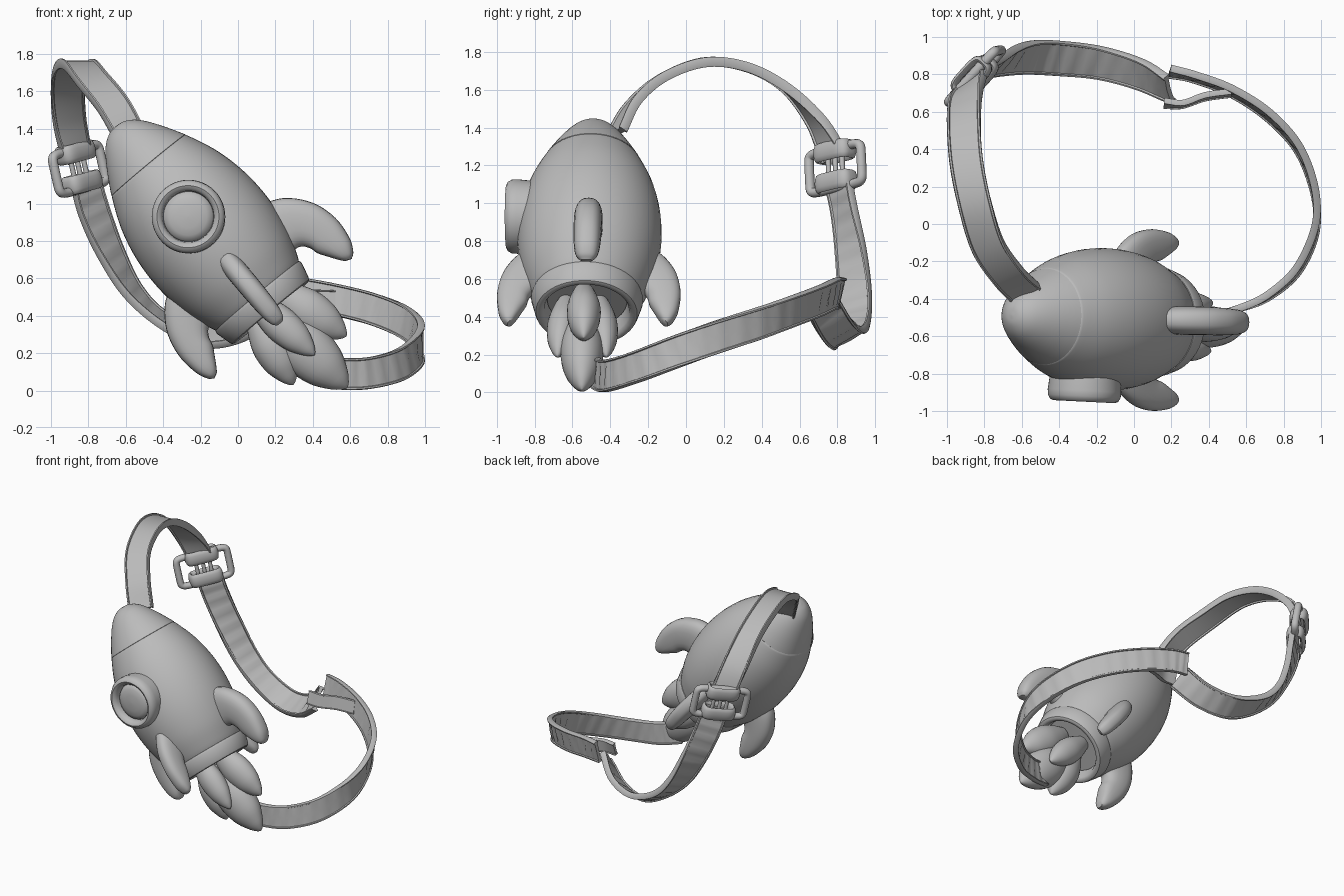
import bpy, bmesh
from math import sin, cos, pi, copysign
from mathutils import Vector as V

cube = bpy.data.objects.get("Cube")
if cube:
    bpy.data.objects.remove(cube)

GREY = bpy.data.materials.new("plain grey")
GREY.use_nodes = True
GREY.diffuse_color = (0.5, 0.5, 0.5, 1)
GREY.node_tree.nodes["Principled BSDF"].inputs["Base Color"].default_value = (0.5, 0.5, 0.5, 1)


def loft(name, rings, closed=False):
    """Skin a row of equal-sized rings, capping the ends unless closed."""
    bm = bmesh.new()
    rows = [[bm.verts.new(p) for p in ring] for ring in rings]
    n = len(rows[0])
    pairs = list(zip(rows, rows[1:]))
    if closed:
        pairs.append((rows[-1], rows[0]))
    for a, b in pairs:
        for i in range(n):
            j = (i + 1) % n
            bm.faces.new((a[i], a[j], b[j], b[i]))
    if not closed:
        bm.faces.new(rows[0])
        bm.faces.new(rows[-1])
    bmesh.ops.recalc_face_normals(bm, faces=bm.faces)
    mesh = bpy.data.meshes.new(name)
    bm.to_mesh(mesh)
    bm.free()
    mesh.materials.append(GREY)
    ob = bpy.data.objects.new(name, mesh)
    bpy.context.collection.objects.link(ob)
    bpy.ops.object.select_all(action='DESELECT')
    ob.select_set(True)
    bpy.context.view_layer.objects.active = ob
    bpy.ops.object.shade_smooth_by_angle(angle=0.75)


def spline(points, steps=8):
    """Smooth curve through tuples of any length."""
    pts = [V(p) for p in points]
    pts = [pts[0] * 2 - pts[1]] + pts + [pts[-1] * 2 - pts[-2]]
    out = []
    for a, b, c, d in zip(pts, pts[1:], pts[2:], pts[3:]):
        for k in range(steps):
            t = k / steps
            out.append(0.5 * (2 * b + (c - a) * t + (2 * a - 5 * b + 4 * c - d) * t**2
                              + (3 * b - a - 3 * c + d) * t**3))
    return out + [pts[-2]]


def oval(centre, a, b, n=32, power=1.0):
    """Ellipse with half-axis vectors a and b; power under 1 squares it off."""
    def soft(x):
        return copysign(abs(x) ** power, x)
    return [centre + a * soft(cos(2 * pi * i / n)) + b * soft(sin(2 * pi * i / n)) for i in range(n)]


def lathe(name, origin, axis, side, profile, closed=False):
    axis = axis.normalized()
    side = (side - axis * side.dot(axis)).normalized()
    other = axis.cross(side)
    loft(name, [oval(origin + axis * t, side * r, other * r, 48) for t, r in profile], closed)


# Rocket frame: axis runs from the nose base down to the tail
ROOT = V((-0.475, -0.495, 1.20))
AXIS = V((0.64, -0.03, -0.768)).normalized()
OUT = V((0.768, 0, 0.64))
SIDE = V((0, 1, 0))

lathe("nose_cone", ROOT, AXIS, OUT,
      spline([(-.278, .004), (-.27, .05), (-.24, .1), (-.19, .145), (-.12, .192), (-.05, .233), (-.006, .257)], 4)
      + [V((.002, .25))])
lathe("rocket_body", ROOT, AXIS, OUT,
      spline([(0, .25), (.008, .263), (.15, .325), (.3, .364), (.45, .38), (.6, .375), (.75, .348),
              (.87, .305), (.92, .28)], 4))
lathe("tail_collar", ROOT, AXIS, OUT,
      [(.9, .275), (.905, .292), (.92, .296), (1.0, .275), (1.015, .268), (1.02, .255),
       (1.015, .235), (1.0, .225), (.93, .21)], True)

# Porthole
PORT, PORT_AXIS = V((-.262, -.84, .93)), V((-.05, -1, 0))
lathe("porthole_ring", PORT, PORT_AXIS, V((0, 0, 1)),
      [(-.06, .185), (.05, .197), (.08, .195), (.102, .183), (.11, .166), (.102, .15), (.085, .138),
       (.05, .134), (-.06, .134)], True)
lathe("porthole_glass", PORT, PORT_AXIS, V((0, 0, 1)),
      [(-.05, .136), (.05, .136), (.068, .128), (.082, .1), (.09, .06), (.093, .003)])

# Fins: outer and inner edge of the curved blade, as distances along and out from the axis
BLADE = [(.55, .28, .86, .22), (.61, .42, .865, .32), (.73, .52, .905, .36), (.87, .56, .955, .375),
         (1.0, .55, 1.005, .405), (1.07, .52, 1.045, .43), (1.095, .49, 1.08, .455)]
for name, way, reach, shift, half in (
        ("left_fin", OUT, 1.05, -.02, .076), ("right_fin", -OUT, .94, .0, .076),
        ("front_fin", -SIDE, .85, .0, .06), ("back_fin", SIDE, .88, .0, .06)):
    flat = AXIS.cross(way).normalized()
    rings = []
    blade = spline(BLADE, 5)
    for i, (t0, r0, t1, r1) in enumerate(blade):
        outer = ROOT + AXIS * (t0 + shift) + way * r0 * reach
        inner = ROOT + AXIS * (t1 + shift) + way * r1 * reach
        f = i / (len(blade) - 1)
        thick = half * (1 - f ** 4 * .6)
        rings.append(oval((outer + inner) / 2, (outer - inner) / 2, flat * thick, 24, .8))
    loft(name, rings)

# Flames: tapered tongues bursting from the collar
for name, base, tip, wide, thin in (
        ("flame_middle", (.17, -.55, .40), (.585, -.55, .015), .145, .115),
        ("flame_front", (.08, -.63, .49), (.41, -.68, .19), .095, .08),
        ("flame_back", (.08, -.46, .49), (.42, -.42, .19), .095, .08),
        ("flame_upper", (.2, -.54, .54), (.58, -.54, .29), .115, .09),
        ("flame_lower", (.09, -.55, .42), (.295, -.56, .03), .11, .1)):
    base, tip = V(base), V(tip)
    run = tip - base
    up = run.cross(SIDE).normalized()
    across = run.cross(up).normalized()
    rings = [oval(base + run * t, up * wide * w, across * thin * w, 24)
             for t, w in spline([(0, .5), (.2, .8), (.45, 1), (.7, .86), (.88, .5), (.97, .2), (1, .02)], 4)]
    loft(name, rings)


# Straps: flat webbing with a thicker hem on both edges
HEM = [(-1, -.6), (-1, .6), (-.96, 1), (-.86, 1), (-.82, .6), (0, .6), (.82, .6), (.86, 1),
       (.96, 1), (1, .6), (1, -.6), (.96, -1), (.86, -1), (.82, -.6), (0, -.6), (-.82, -.6), (-.86, -1), (-.96, -1)]


def strap(name, stations, half=.09, thick=.021, ripple=0.0):
    """Each station is a position followed by the direction of the width."""
    path = spline(stations, 8)
    last = len(path) - 1
    rings = []
    for i, s in enumerate(path):
        c = V(s[:3])
        tangent = V(path[min(i + 1, last)][:3]) - V(path[max(i - 1, 0)][:3])
        normal = tangent.cross(V(s[3:])).normalized()
        width = normal.cross(tangent).normalized()
        wave = ripple * sin(i * 1.7)
        rings.append([c + width * w * half + normal * (h * thick + (wave if abs(w) < .5 else 0)) for w, h in HEM])
    loft(name, rings)


strap("upper_strap", [
    (-.58, -.37, 1.37, .8, .4, .2), (-.67, -.28, 1.53, .9, .3, .2), (-.78, -.12, 1.665, .95, .2, .1),
    (-.85, .10, 1.745, 1, .1, 0), (-.895, .32, 1.72, 1, .05, 0), (-.91, .52, 1.615, 1, .1, 0),
    (-.9, .68, 1.44, .9, .35, .1), (-.86, .78, 1.25, .75, .65, .15)], .09, .026)
strap("back_strap", [
    (-.82, .80, 1.14, .75, .65, .15), (-.77, .835, .96, .8, .6, .15), (-.68, .87, .74, .65, .75, .1),
    (-.56, .89, .53, .4, .9, .2), (-.40, .885, .38, .1, 1, .35), (-.18, .86, .29, .1, .9, .5),
    (.03, .80, .33, .1, .8, .6), (.19, .72, .46, 0, .6, .8)], .095, .022, .007)
strap("lower_strap", [
    (.19, .815, .525, .2, .2, 1), (.32, .785, .52, .1, .15, 1), (.52, .71, .485, 0, .2, 1),
    (.72, .58, .435, 0, .25, 1), (.88, .40, .37, 0, .25, 1), (.965, .17, .295, 0, .3, 1),
    (.965, -.04, .22, 0, .3, 1), (.87, -.25, .14, 0, .2, 1), (.71, -.39, .095, 0, .1, 1),
    (.55, -.455, .09, 0, 0, 1), (.40, -.5, .12, 0, 0, 1)], .085, .02, .007)
strap("strap_fold", [
    (.16, .645, .49, .1, .3, 1), (.26, .64, .49, .1, .2, 1), (.38, .68, .49, 0, .2, 1),
    (.52, .7, .485, 0, .2, 1)], .05, .016)

# Buckle: a rounded frame, two keeper bands and thin cords between them
ACROSS = V((.66, .73, .18)).normalized()
DOWN = V((.25, .08, -.96))
DOWN = (DOWN - ACROSS * DOWN.dot(ACROSS)).normalized()
FACE = ACROSS.cross(DOWN)
MID = V((-.85, .79, 1.185))


def square_loop(name, centre, a, b, tube_out, tube_deep, power):
    """Squared ring in the plane of a and b with an oval tube section."""
    depth = a.cross(b).normalized()
    path = oval(centre, a, b, 48, power)
    rings = []
    for i, p in enumerate(path):
        away = (path[(i + 1) % len(path)] - path[i - 1]).cross(depth).normalized()
        rings.append(oval(p, away * tube_out, depth * tube_deep, 12))
    loft(name, rings, True)


square_loop("buckle_frame", MID, ACROSS * .188, DOWN * .107, .025, .027, .24)
for name, step in (("upper_keeper", -.09), ("lower_keeper", .075)):
    square_loop(name, MID + DOWN * step, ACROSS * .105, FACE * .05, .018, .05, .5)
for i in (-1, 0, 1):
    start = MID + ACROSS * i * .05 - DOWN * .12
    loft("buckle_cord", [oval(start + DOWN * .24 * k, ACROSS * .014, FACE * .014, 10) for k in (0, 1)])
